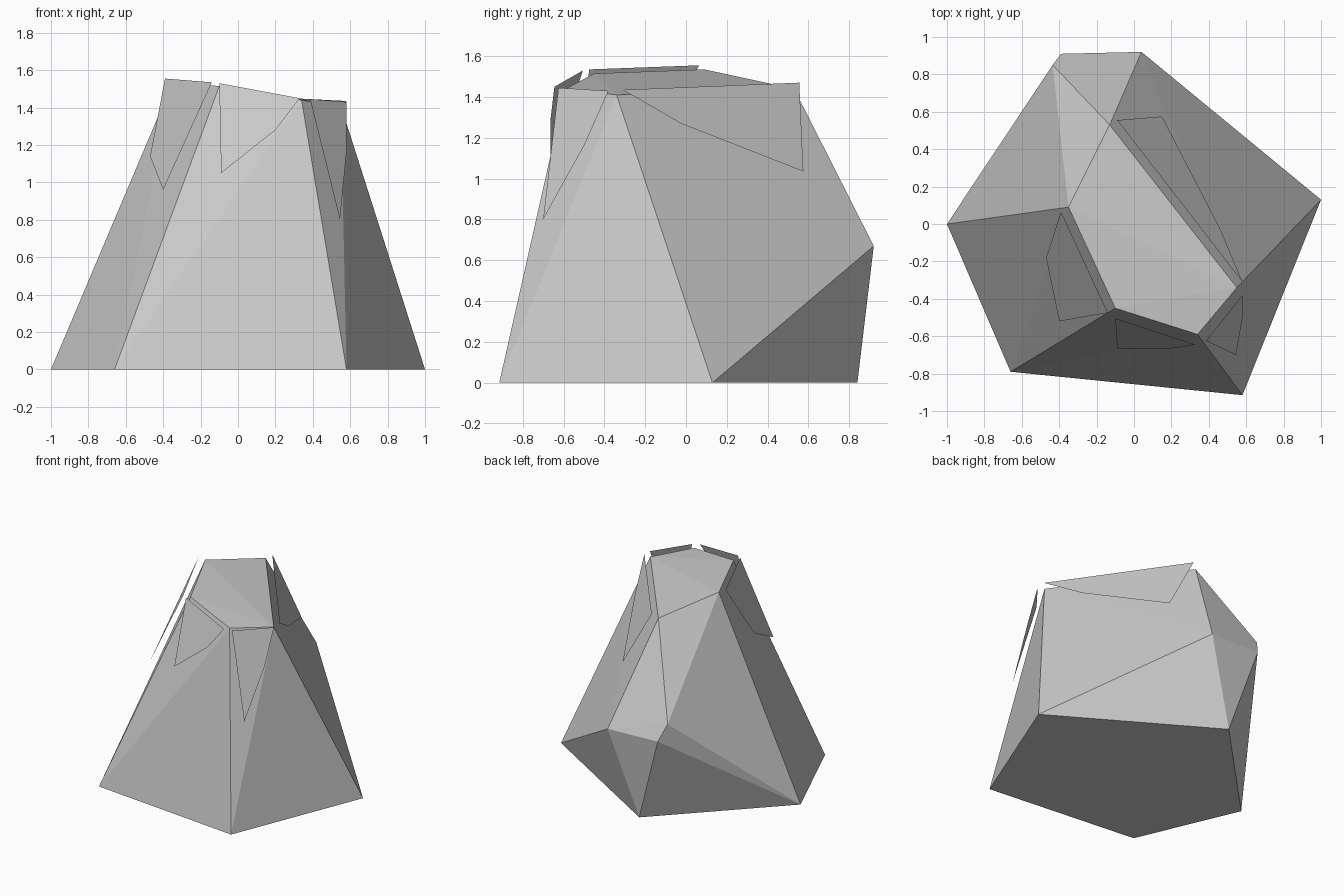
import bpy, bmesh
from mathutils import Vector

if "Cube" in bpy.data.objects:
    bpy.data.objects.remove(bpy.data.objects["Cube"])

grey = bpy.data.materials.new("stone grey")
grey.diffuse_color = (0.6, 0.6, 0.6, 1)
grey.use_nodes = True
grey.node_tree.nodes["Principled BSDF"].inputs["Base Color"].default_value = grey.diffuse_color


def finish(name, bm):
    mesh = bpy.data.meshes.new(name)
    bm.to_mesh(mesh)
    bm.free()
    mesh.materials.append(grey)
    obj = bpy.data.objects.new(name, mesh)
    bpy.context.collection.objects.link(obj)
    return obj


# Faceted boulder: hull around base, rear shoulder and crown corners
base = [(-1, 0, 0), (-.66, -.79, 0), (.58, -.915, 0), (1, .13, 0), (-.18, .84, 0)]
shoulder = [(.04, .92, .67), (-.39, .91, .68), (-.435, .85, .805)]
crown = [(-.35, .09, 1.535), (-.1, -.45, 1.515), (.34, -.59, 1.44),
         (.55, -.34, 1.41), (-.13, .53, 1.44)]
bm = bmesh.new()
for p in base + shoulder + crown:
    bm.verts.new(p)
bmesh.ops.convex_hull(bm, input=bm.verts)
bmesh.ops.recalc_face_normals(bm, faces=bm.faces)
finish("boulder", bm)

# Loose flakes hanging just off the crown edges
flakes = {
    "left_flake": [(-.39, .065, 1.555), (-.47, -.18, 1.14),
                   (-.40, -.52, .96), (-.14, -.475, 1.535)],
    "front_flake": [(-.1, -.505, 1.53), (-.09, -.665, 1.05),
                    (.2, -.665, 1.28), (.33, -.645, 1.45)],
    "front_right_flake": [(.385, -.625, 1.445), (.545, -.70, .80),
                          (.58, -.5, 1.16), (.58, -.38, 1.43)],
    "right_flake": [(.58, -.31, 1.435), (.46, -.025, 1.27),
                    (.15, .575, 1.035), (-.09, .555, 1.47)],
}
for name, points in flakes.items():
    bm = bmesh.new()
    face = bm.faces.new([bm.verts.new(p) for p in points])
    face.normal_update()
    mid = face.calc_center_median()
    if face.normal.dot(Vector((mid.x, mid.y, 0))) < 0:
        face.normal_flip()
    finish(name, bm)
